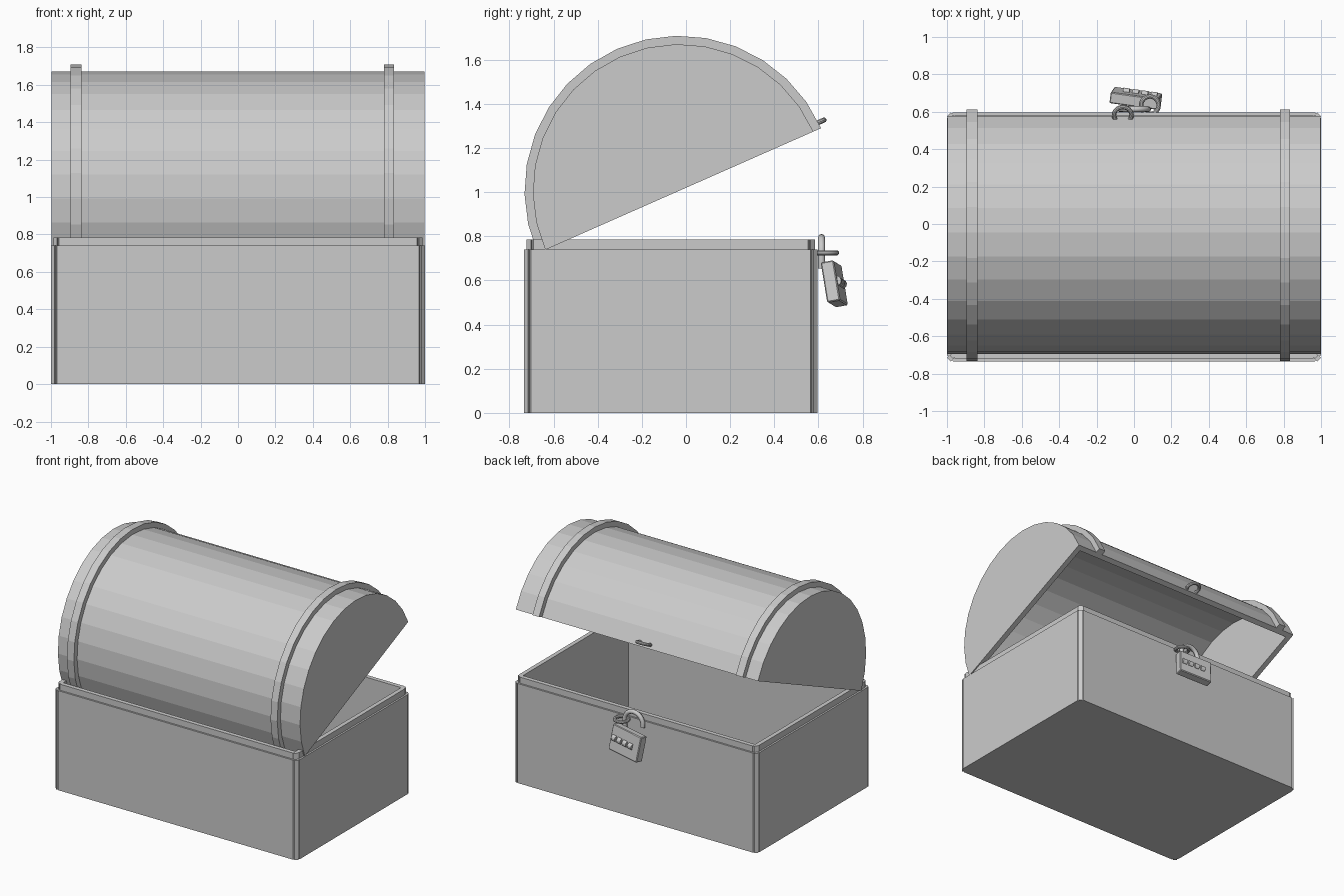
import bpy, bmesh
from math import sin, cos, pi, radians
from mathutils import Matrix, Vector, Euler

if "Cube" in bpy.data.objects:
    bpy.data.objects.remove(bpy.data.objects["Cube"], do_unlink=True)

GREY = (0.6, 0.6, 0.6, 1)
grey = bpy.data.materials.new("plain grey")
grey.use_nodes = True
grey.diffuse_color = GREY
grey.node_tree.nodes["Principled BSDF"].inputs["Base Color"].default_value = GREY


def finish(name, bm, matrix=Matrix()):
    bmesh.ops.remove_doubles(bm, verts=bm.verts, dist=0.0001)
    bmesh.ops.recalc_face_normals(bm, faces=bm.faces)
    mesh = bpy.data.meshes.new(name)
    bm.to_mesh(mesh)
    bm.free()
    mesh.materials.append(grey)
    obj = bpy.data.objects.new(name, mesh)
    obj.matrix_world = matrix
    bpy.context.collection.objects.link(obj)
    return obj


def bridge(bm, a, b, closed):
    for i in range(len(a) if closed else len(a) - 1):
        j = (i + 1) % len(a)
        quad = (a[i], a[j], b[j], b[i])
        if len({tuple(v.co) for v in quad}) == 4:
            bm.faces.new(quad)


# Box: stacked outlines with grooved, chamfered corners, stepped rim and hollow inside
def outline(bm, inset, z, corner, groove):
    hx, front, back = 1 - inset, -0.735 + inset, 0.597 - inset
    c = corner
    half = [(c, 0), (c - groove / 2, groove), (c - groove, 0)]
    pts = half + [(v, u) for u, v in reversed(half)]
    ring = []
    for sx, sy in ((1, -1), (1, 1), (-1, 1), (-1, -1)):
        y = front if sy < 0 else back
        seq = pts if sx * sy < 0 else pts[::-1]
        ring += [bm.verts.new((sx * (hx - u), y - sy * v, z)) for u, v in seq]
    return ring


bm = bmesh.new()
levels = [(0, 0, 0.032, 0.012), (0, 0.74, 0.032, 0.012),
          (0.013, 0.74, 0.03, 0.01), (0.013, 0.785, 0.03, 0.01)]
rings = [outline(bm, *level) for level in levels]
for a, b in zip(rings, rings[1:]):
    bridge(bm, a, b, True)
bm.faces.new(rings[0])


# Inner walls are plain, so each corner of the rim fans into one point
def inner(z, inset=0.045):
    hx, f, b = 1 - inset, -0.735 + inset, 0.597 - inset
    return [bm.verts.new(p) for p in ((hx, f, z), (hx, b, z), (-hx, b, z), (-hx, f, z))]


top, floor = inner(0.785), inner(0.04)
bridge(bm, top, floor, True)
bm.faces.new(floor)
rim = rings[-1]
for k in range(4):
    for i in range(5):
        bm.faces.new((rim[6 * k + i], rim[6 * k + i + 1], top[k]))
    n = (k + 1) % 4
    bm.faces.new((rim[6 * k + 5], rim[6 * n], top[n], top[k]))
finish("chest_box", bm)

# Lid and bands share one tilted frame centred on the barrel axis
LID = Matrix.Translation((0, -0.03, 1.007)) @ Matrix.Rotation(radians(23.8), 4, "X")
SIDES = 16


def arc(bm, x, r):
    return [bm.verts.new((x, r * cos(pi * i / SIDES), r * sin(pi * i / SIDES)))
            for i in range(SIDES + 1)]


bm = bmesh.new()
outer = [arc(bm, x, 0.664) for x in (-0.996, 0.996)]
hollow = [arc(bm, x, 0.624) for x in (-0.956, 0.956)]
for pair in (outer, hollow):
    bridge(bm, pair[0], pair[1], False)
    for end in pair:
        bm.faces.new(end)
for i in (0, -1):
    bm.faces.new((outer[0][i], outer[1][i], hollow[1][i], hollow[0][i]))
for o, h in zip(outer, hollow):
    bm.faces.new((o[0], o[-1], h[-1], h[0]))
finish("lid", bm, LID)

for name, x0, x1 in (("left_band", 0.78, 0.835), ("right_band", -0.895, -0.838)):
    bm = bmesh.new()
    loops = [arc(bm, x, r) for x, r in ((x0, 0.655), (x0, 0.702), (x1, 0.702), (x1, 0.655))]
    for i in range(4):
        bridge(bm, loops[i], loops[(i + 1) % 4], False)
    for i in (0, -1):
        bm.faces.new([loop[i] for loop in loops])
    finish(name, bm, LID)

# Hasp rings on the lid and on the box
for name, loc, tilt in (("lid_ring", (-0.06, 0.582, 1.308), 23.8),
                        ("box_ring", (0.085, 0.635, 0.725), 0)):
    bpy.ops.mesh.primitive_torus_add(location=loc, rotation=(radians(tilt), 0, 0),
                                     major_radius=0.047, minor_radius=0.012,
                                     major_segments=24, minor_segments=10)
    bpy.context.object.name = name
    bpy.context.object.data.materials.append(grey)
    bpy.ops.object.shade_smooth_by_angle()

# Open shackle: one long leg in the lock, one free short leg
path = [(0.07, 0.655)] + [(0.075 * cos(pi * i / 12), 0.72 + 0.075 * sin(pi * i / 12))
                          for i in range(13)] + [(-0.075, 0.7)]
curve = bpy.data.curves.new("shackle", "CURVE")
curve.dimensions = "3D"
curve.bevel_depth = 0.016
curve.bevel_resolution = 2
curve.use_fill_caps = True
spline = curve.splines.new("POLY")
spline.points.add(len(path) - 1)
for point, (x, z) in zip(spline.points, path):
    point.co = (x, 0.614, z, 1)
    
curve.materials.append(grey)
bpy.context.collection.objects.link(bpy.data.objects.new("shackle", curve))

# Hanging padlock with a row of number dials on its outer face
LOCK = Matrix.Translation((0.01, 0.672, 0.585)) @ Euler(
    (radians(10), radians(-5), radians(-8))).to_matrix().to_4x4()
bm = bmesh.new()
bmesh.ops.create_cube(bm, size=1, matrix=Matrix.Diagonal((0.26, 0.06, 0.185, 1)))
bmesh.ops.bevel(bm, geom=bm.edges[:], offset=0.005, segments=1, affect="EDGES")
finish("padlock_body", bm, LOCK)

for i in range(4):
    bm = bmesh.new()
    bmesh.ops.create_cone(bm, cap_ends=True, segments=12, radius1=0.022, radius2=0.022,
                          depth=0.034, matrix=Matrix.Rotation(pi / 2, 4, "Y"))
    finish(f"dial_{i + 1}", bm, LOCK @ Matrix.Translation((0.095 - 0.05 * i, 0.026, 0)))
